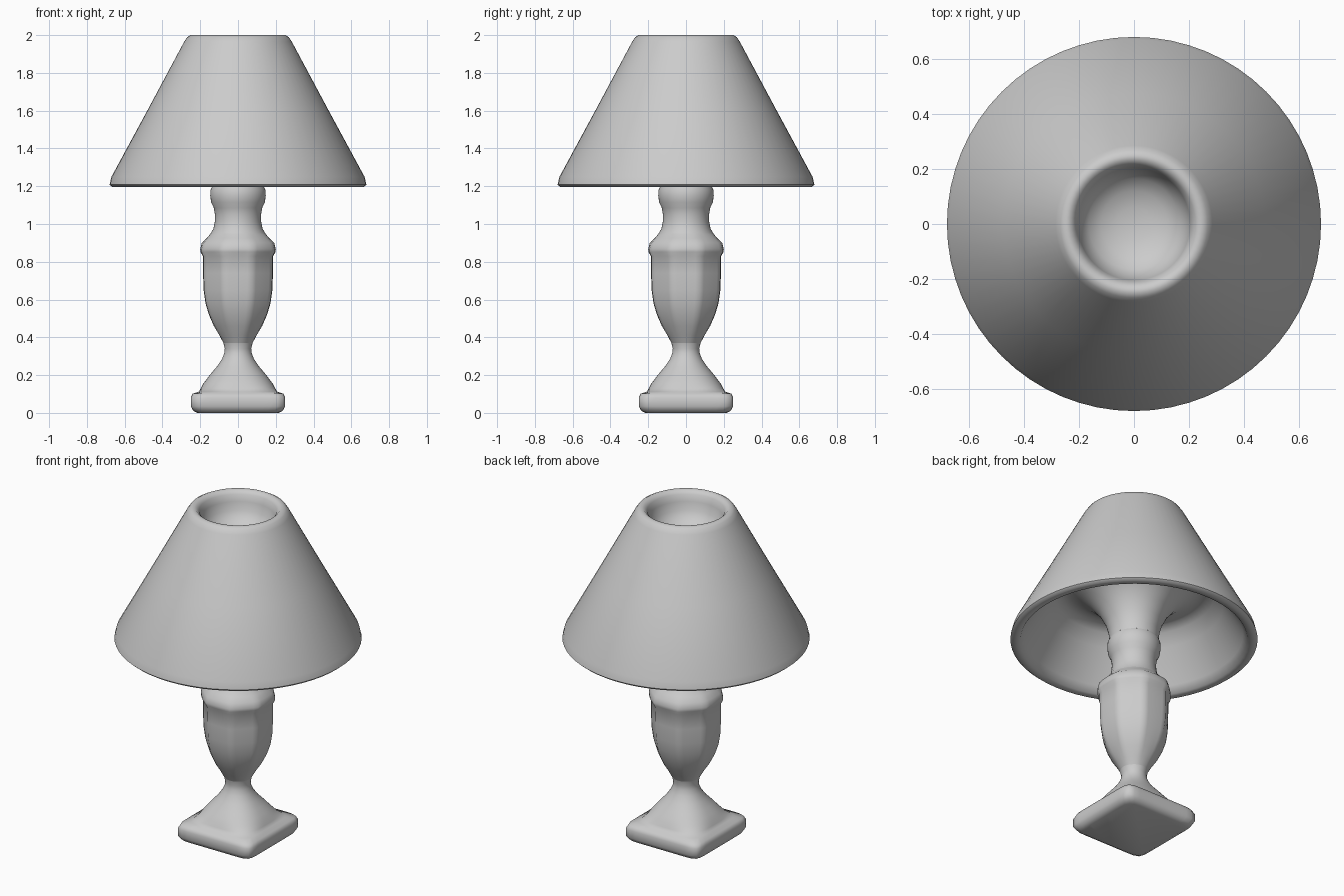
import bpy, bmesh
from math import pi, cos, sin, radians

cube = bpy.data.objects.get("Cube")
if cube:
    bpy.data.objects.remove(cube)

GREY = (0.6, 0.6, 0.6, 1)
mat = bpy.data.materials.new("light grey")
mat.use_nodes = True
mat.diffuse_color = GREY
mat.node_tree.nodes["Principled BSDF"].inputs["Base Color"].default_value = GREY


def circle(a, amount):
    return 1


def octagon(a, amount):
    # Flat panels facing front, back, sides and diagonals
    off = (a + pi / 8) % (pi / 4) - pi / 8
    return 1 + amount * (1 / cos(off) - 1)


def square(a, power):
    # Superellipse: power 2 is round, larger is squarer
    return (abs(cos(a)) ** power + abs(sin(a)) ** power) ** (-1 / power)


def loft(name, rings, section=circle, segments=48, cap_first=False, cap_last=False, angle=60):
    """Stack rings of (radius, height, section amount) into one skin."""
    bm = bmesh.new()
    loops = []
    for ring in rings:
        r, z = ring[:2]
        amount = ring[2] if len(ring) > 2 else 1
        loop = []
        for i in range(segments):
            a = 2 * pi * i / segments
            k = r * section(a, amount)
            loop.append(bm.verts.new((k * cos(a), k * sin(a), z)))
        loops.append(loop)
    for low, high in zip(loops, loops[1:]):
        for i in range(segments):
            j = (i + 1) % segments
            bm.faces.new((low[i], low[j], high[j], high[i]))
    if cap_first:
        bm.faces.new(loops[0][::-1])
    if cap_last:
        bm.faces.new(loops[-1])
    mesh = bpy.data.meshes.new(name)
    bm.to_mesh(mesh)
    bm.free()
    mesh.materials.append(mat)
    obj = bpy.data.objects.new(name, mesh)
    bpy.context.collection.objects.link(obj)
    bpy.ops.object.select_all(action='DESELECT')
    obj.select_set(True)
    bpy.context.view_layer.objects.active = obj
    bpy.ops.object.shade_smooth_by_angle(angle=radians(angle))
    return obj


# Square base plate with rounded edges, rising into a foot that turns round
loft("base_and_foot", [(0.215, 0, 12), (0.238, 0.012, 12), (0.25, 0.035, 14),
                       (0.25, 0.08, 14), (0.24, 0.102, 12), (0.208, 0.112, 6),
                       (0.197, 0.13, 3.4), (0.184, 0.155, 2.7), (0.165, 0.18, 2.5),
                       (0.142, 0.21, 2.3), (0.112, 0.245, 2.1), (0.085, 0.285, 2),
                       (0.073, 0.315, 2), (0.07, 0.34, 2), (0.077, 0.37, 2)],
     square, 64, cap_first=True)

# Softly panelled vase body with its shoulder moulding
loft("vase_body", [(0.077, 0.37, 0), (0.098, 0.41, 0.2), (0.128, 0.46, 0.5), (0.154, 0.52, 0.7),
                   (0.172, 0.58, 0.8), (0.182, 0.65, 0.8), (0.185, 0.74, 0.8), (0.186, 0.83, 0.8),
                   (0.199, 0.852, 0.6), (0.2, 0.868, 0.5), (0.192, 0.9, 0.4),
                   (0.165, 0.925, 0.2), (0.145, 0.95, 0)], octagon, 48)

# Neck and collar
loft("neck", [(0.145, 0.95), (0.13, 0.975), (0.123, 1.01), (0.122, 1.05), (0.128, 1.085),
              (0.142, 1.115), (0.147, 1.15), (0.145, 1.18), (0.136, 1.2)])

# Shade: flared underside, inner wall, bottom lip, cone, top rim and sunken bowl
loft("lamp_shade", [(0.136, 1.2), (0.14, 1.25), (0.157, 1.31), (0.192, 1.38), (0.24, 1.44),
                    (0.295, 1.485), (0.35, 1.51), (0.4, 1.51), (0.44, 1.485), (0.49, 1.42),
                    (0.6, 1.24), (0.625, 1.2), (0.665, 1.195), (0.68, 1.208), (0.67, 1.25),
                    (0.475, 1.61), (0.285, 1.965), (0.268, 1.99), (0.25, 2), (0.232, 1.998),
                    (0.214, 1.98), (0.204, 1.94), (0.192, 1.89), (0.165, 1.85), (0.12, 1.82),
                    (0.06, 1.803), (0.01, 1.8)], segments=64, cap_last=True)
